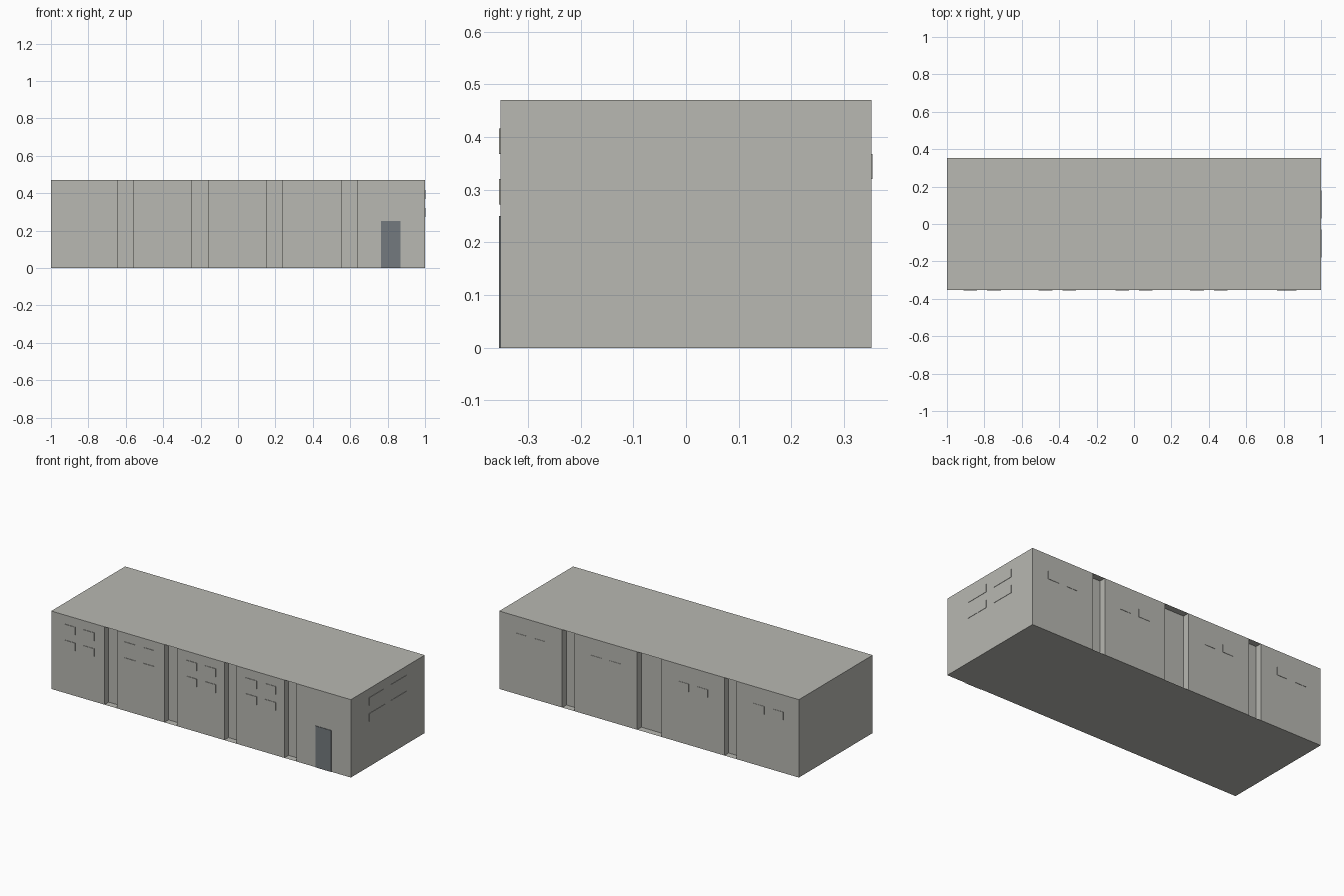
import bpy, bmesh

if "Cube" in bpy.data.objects:
    bpy.data.objects.remove(bpy.data.objects["Cube"])

def material(name, rgb):
    m = bpy.data.materials.new(name)
    m.diffuse_color = (*rgb, 1)
    m.use_nodes = True
    m.node_tree.nodes["Principled BSDF"].inputs["Base Color"].default_value = m.diffuse_color
    return m

WALL = material("concrete grey", (0.48, 0.48, 0.445))
DOOR = material("slate door", (0.175, 0.195, 0.21))
X, Y, H, DEPTH = 1.0, 0.352, 0.47, 0.04

def finish(bm, name, mat):
    me = bpy.data.meshes.new(name)
    bm.to_mesh(me)
    bm.free()
    me.materials.append(mat)
    ob = bpy.data.objects.new(name, me)
    bpy.context.collection.objects.link(ob)

def box(name, lo, hi, mat):
    bm = bmesh.new()
    bmesh.ops.create_cube(bm, size=1)
    for v in bm.verts:
        for i in range(3):
            v.co[i] = lo[i] if v.co[i] < 0 else hi[i]
    finish(bm, name, mat)

# Wall outline with vertical grooves in front and back
front = [(-0.645, -0.56), (-0.245, -0.16), (0.155, 0.237), (0.556, 0.638)]
back = [(-0.585, -0.503), (-0.082, 0.08), (0.498, 0.58)]
outline = [(-X, -Y)]
for a, b in front:
    outline += [(a, -Y), (a, -Y + DEPTH), (b, -Y + DEPTH), (b, -Y)]
outline += [(X, -Y), (X, Y)]
for a, b in reversed(back):
    outline += [(b, Y), (b, Y - DEPTH), (a, Y - DEPTH), (a, Y)]
outline.append((-X, Y))
bm = bmesh.new()
low = [bm.verts.new((x, y, 0)) for x, y in outline]
top = [bm.verts.new((x, y, H)) for x, y in outline]
n = len(outline)
for i in range(n):
    j = (i + 1) % n
    bm.faces.new((low[i], low[j], top[j], top[i]))
finish(bm, "walls", WALL)

# Flat roof and floor sheets that cover the grooves
for name, z in (("roof", H), ("floor", 0.0)):
    bm = bmesh.new()
    corners = [(-X, -Y), (X, -Y), (X, Y), (-X, Y)]
    if z == 0:
        corners.reverse()
    bm.faces.new([bm.verts.new((x, y, z)) for x, y in corners])
    finish(bm, name, WALL)

# Window plates: two storeys in front, one row behind
W, T = 0.073, 0.003
ROWS = ((0.272, 0.32), (0.368, 0.416))
for c in (-0.812, -0.41, 0.0, 0.40):
    for s in (-1, 1):
        x = c + s * 0.0635
        for z0, z1 in ROWS:
            box("front_window", (x - W / 2, -Y - T, z0), (x + W / 2, -Y, z1), WALL)
for c in (-0.797, -0.293, 0.29, 0.791):
    for s in (-1, 1):
        x = c + s * 0.0635
        box("back_window", (x - W / 2, Y, 0.32), (x + W / 2, Y + T * 0.7, 0.368), WALL)

# Double-pane windows on the right end
for y0 in (-0.178, -0.104, 0.03, 0.104):
    for z0, z1 in ROWS:
        box("side_window", (X, y0, z0), (X + 0.002, y0 + 0.074, z1), WALL)

# Door made of two stacked panels
for z0, z1 in ((0.0, 0.125), (0.125, 0.25)):
    box("door_panel", (0.765, -Y - T, z0), (0.87, -Y, z1), DOOR)
